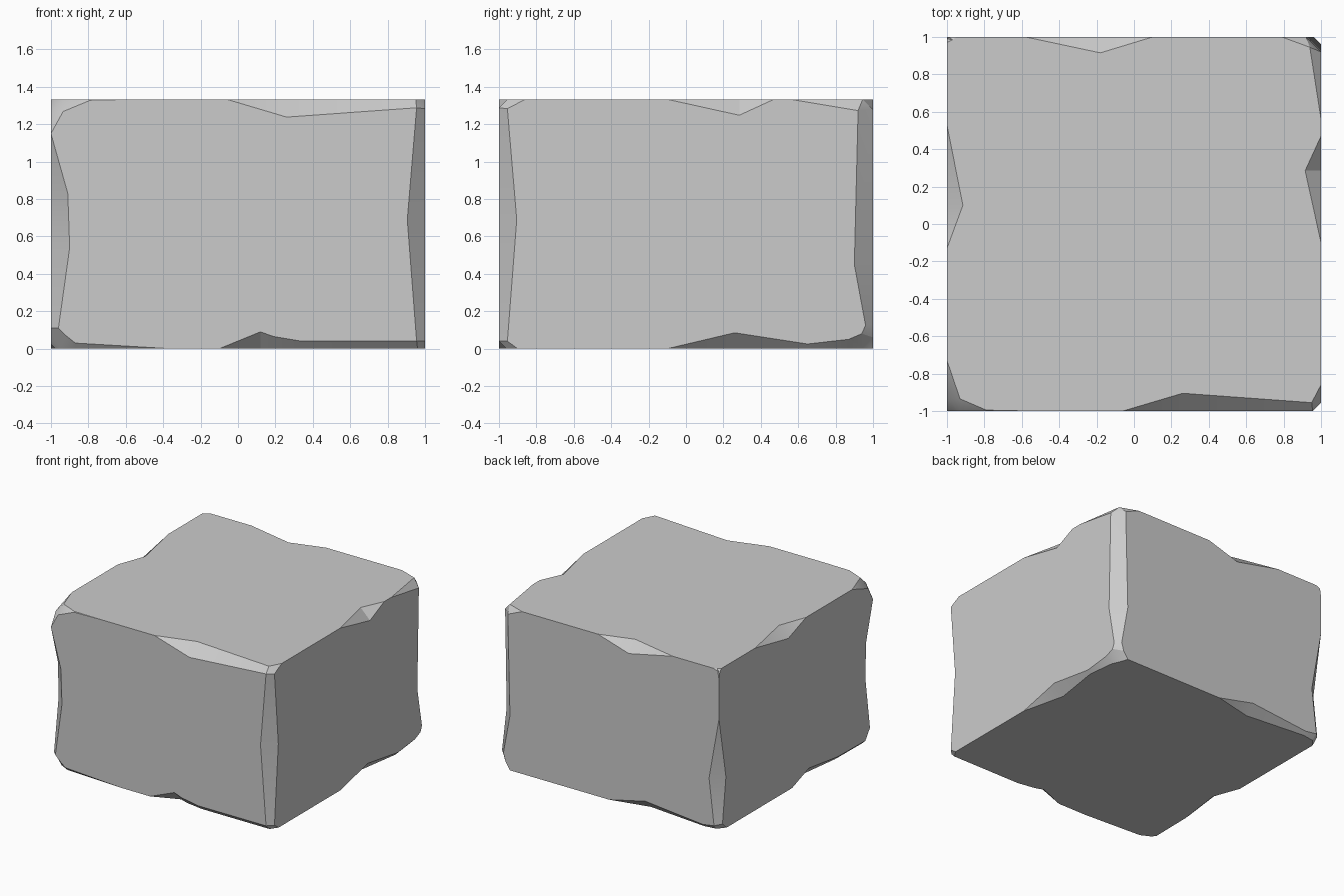
import bpy, bmesh, math
from itertools import product

if "Cube" in bpy.data.objects:
    bpy.data.objects.remove(bpy.data.objects["Cube"])

H = 1.333
LOW, HIGH = (-1, -1, 0), (1, 1, H)

# wear width at each corner of the edges running along x, y, z
CORNERS = {
    (-1, -1, -1): (.07, .05, .08), (1, -1, -1): (.04, .04, .045),
    (1, -1, 1): (.045, .05, .045), (-1, -1, 1): (.065, .07, .065),
    (1, 1, 1): (.055, .06, .08), (-1, 1, 1): (.015, .03, .01),
    (-1, 1, -1): (.04, .05, .045), (1, 1, -1): (.06, .08, .06),
}

# chips along each edge: (axis, signs of the other two axes) -> (position, width)
EDGES = {
    (0, -1, -1): [(-.87, .03), (-.36, 0), (-.1, 0), (.12, .09), (.19, .065), (.34, .04)],
    (0, -1, 1): [(-.79, .005), (-.55, 0), (-.06, 0), (.26, .095)],
    (0, 1, 1): [(-.95, 0), (-.58, 0), (-.18, .085), (.1, 0), (.79, 0)],
    (0, 1, -1): [(-.85, .025), (-.33, .075), (0, 0), (.9, 0)],
    (1, 1, 1): [(-.86, 0), (-.1, 0), (.285, .085), (.47, 0), (.56, 0)],
    (1, 1, -1): [(-.9, 0), (-.1, 0), (.26, .085), (.65, .025), (.87, .05)],
    (1, -1, 1): [(-.73, 0), (-.13, 0), (.1, .085), (.53, 0), (.97, 0)],
    (1, -1, -1): [(-.9, .025), (-.55, .03), (-.17, .08), (.05, 0), (.9, 0)],
    (2, -1, -1): [(.11, .04), (.54, .1), (.83, .09), (1.15, 0)],
    (2, 1, -1): [(.69, .095)],
    (2, 1, 1): [(.125, .04), (.45, .1)],
    (2, -1, 1): [(.42, .09), (.93, 0), (1.25, 0)],
}

bm = bmesh.new()
verts = {}
rings = {(k, s): [] for k in range(3) for s in (-1, 1)}


def side(axis, sign, inset=0):
    return (HIGH[axis] if sign > 0 else LOW[axis]) - sign * inset


def vert(co, face):
    key = tuple(round(c, 4) for c in co)
    if key not in verts:
        verts[key] = bm.verts.new(key)
    if verts[key] not in rings[face]:
        rings[face].append(verts[key])
    return verts[key]


def add_face(vs):
    vs = list(dict.fromkeys(vs))
    if len(vs) > 2:
        bm.faces.new(vs)


# corner facets: one point on each of the three meeting faces
corner_verts = {}
for signs in product((-1, 1), repeat=3):
    w = CORNERS[signs]
    for k in range(3):
        co = [side(a, signs[a], 0 if a == k else w[3 - a - k]) for a in range(3)]
        corner_verts[signs, k] = vert(co, (k, signs[k]))
    add_face([corner_verts[signs, k] for k in range(3)])

# chipped strips joining neighbouring faces
for (axis, s1, s2), stations in EDGES.items():
    a, b = [i for i in range(3) if i != axis]
    ends = []
    for s in (-1, 1):
        signs = [s, s, s]
        signs[a], signs[b] = s1, s2
        ends.append([corner_verts[tuple(signs), k] for k in (a, b)])
    rows = [ends[0]]
    for t, d in stations:
        pa, pb = [t] * 3, [t] * 3
        pa[a], pa[b] = side(a, s1), side(b, s2, d)
        pb[a], pb[b] = side(a, s1, d), side(b, s2)
        rows.append([vert(pa, (a, s1)), vert(pb, (b, s2))])
    rows.append(ends[1])
    for p, q in zip(rows, rows[1:]):
        add_face([p[0], q[0], q[1], p[1]])

# six large flat faces
mid = (0, 0, H / 2)
for (k, s), ring in rings.items():
    i, j = [n for n in range(3) if n != k]
    ring.sort(key=lambda v: math.atan2(v.co[j] - mid[j], v.co[i] - mid[i]))
    add_face(ring)

bmesh.ops.recalc_face_normals(bm, faces=bm.faces)
mesh = bpy.data.meshes.new("stone_block")
bm.to_mesh(mesh)
bm.free()
block = bpy.data.objects.new("stone_block", mesh)
bpy.context.collection.objects.link(block)
bpy.context.view_layer.objects.active = block
block.select_set(True)
bpy.ops.object.shade_smooth_by_angle(angle=math.radians(25))
